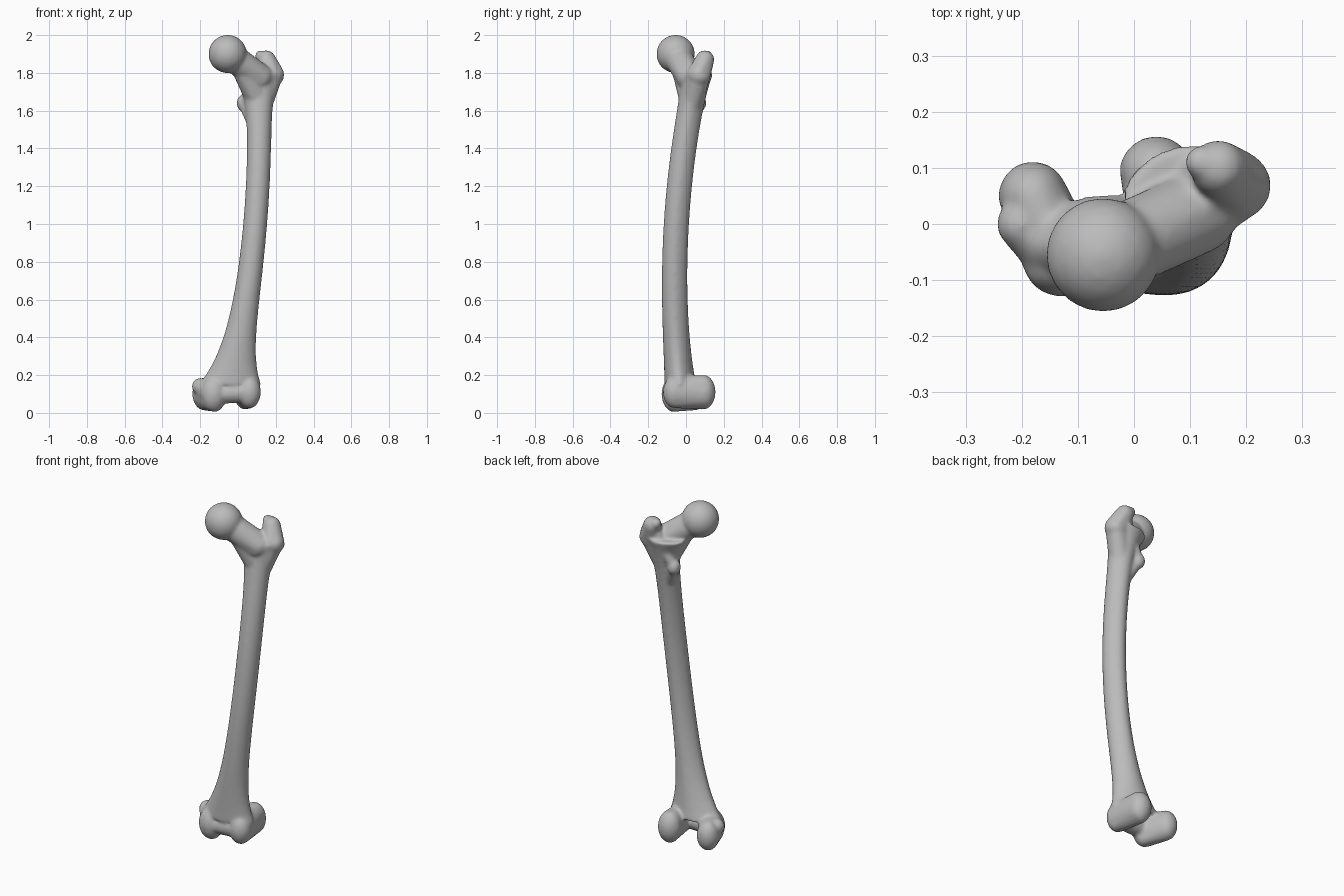
import bpy, bmesh, math
from mathutils import Vector

cube = bpy.data.objects.get("Cube")
if cube:
    bpy.data.objects.remove(cube, do_unlink=True)

grey = (.5, .5, .5, 1)
bone = bpy.data.materials.new("bone_grey")
bone.use_nodes = True
bone.diffuse_color = grey
bone.node_tree.nodes["Principled BSDF"].inputs["Base Color"].default_value = grey

bm = bmesh.new()


def strut(start, start_radius, end, end_radius, tall=1):
    """Tapering capsule: one ball pulled apart into two ends."""
    turn = (end - start).to_track_quat("Z", "Y")
    ball = bmesh.ops.create_icosphere(bm, subdivisions=3, radius=1)
    for vert in ball["verts"]:
        upper = vert.co.z > 0
        offset = turn @ vert.co * (end_radius if upper else start_radius)
        offset.z *= tall
        vert.co = (end if upper else start) + offset


def shaft_axis(height):
    """Centre line, leaning sideways and bowed towards the front."""
    lean = .112 - .085 * (1.5 - height) ** 2
    bow = .1 * (height - .7) ** 2 - .06
    return Vector((lean, bow, height))


def shaft_ring(height, sides=32):
    """Oval section, flaring at both ends and narrower at the back."""
    low_flare = .24 * math.exp(-height / .175)
    high_flare = .04 * math.exp((height - 1.75) / .1)
    half_width = .063 + low_flare + high_flare
    half_depth = .067 + low_flare / 6 + high_flare / 4
    ring = []
    for i in range(sides):
        angle = math.tau * i / sides
        back = math.sin(angle)
        across = math.cos(angle) * (1 - max(back, 0) / 6)
        offset = Vector((half_width * across, half_depth * back, 0))
        ring.append(bm.verts.new(shaft_axis(height) + offset))
    return ring


def build_shaft(bottom, top, steps):
    rings = [shaft_ring(bottom + (top - bottom) * i / steps) for i in range(steps + 1)]
    for low, high in zip(rings, rings[1:]):
        for i in range(len(low)):
            bm.faces.new((low[i - 1], low[i], high[i], high[i - 1]))
    bm.faces.new(reversed(rings[0]))
    bm.faces.new(rings[-1])


build_shaft(bottom=.15, top=1.8, steps=30)

# Ball head, neck and the buttress below it
head = Vector((-.055, -.055, 1.9))
neck = Vector((.11, .02, 1.78))
strut(head, .102, head, .102)
strut(head, .075, neck, .075)
strut(head.lerp(neck, .4), .06, shaft_axis(1.65), .065)

# Greater trochanter with its hooked tip
trochanter = Vector((.18, .07, 1.79))
tip = Vector((.15, .1, 1.87))
hook = Vector((.12, .11, 1.89))
strut(trochanter, .065, tip, .05)
strut(tip, .04, hook, .03)
strut(trochanter, .06, shaft_axis(1.6), .06)

# Lesser trochanter, joined by ridges above and below
lesser = Vector((.03, .07, 1.64))
strut(lesser, .038, lesser, .038, tall=1.2)
strut(tip, .03, lesser, .03)
strut(lesser, .03, shaft_axis(1.5), .05)

# Inner and outer condyles
inner_back = Vector((-.18, .05, .1))
inner_front = Vector((-.13, -.06, .1))
outer_back = Vector((.04, .09, .11))
outer_front = Vector((.06, -.06, .11))
strut(inner_back, .062, inner_front, .07, tall=1.4)
strut(outer_back, .067, outer_front, .062, tall=1.4)

# Bridge between the condyles and the bump on the inner side
strut(inner_front, .055, outer_front, .055)
bump = Vector((-.2, 0, .14))
strut(bump, .045, inner_front, .06)

mesh = bpy.data.meshes.new("leg_bone")
bmesh.ops.recalc_face_normals(bm, faces=bm.faces)
bm.to_mesh(mesh)
bm.free()
mesh.materials.append(bone)
leg_bone = bpy.data.objects.new("leg_bone", mesh)
bpy.context.collection.objects.link(leg_bone)

# Fuse the parts into one soft skin
fuse = leg_bone.modifiers.new("fuse", "REMESH")
fuse.mode = "VOXEL"
fuse.voxel_size = .008
fuse.use_smooth_shade = True
soften = leg_bone.modifiers.new("soften", "SMOOTH")
soften.factor = .5
soften.iterations = 10
